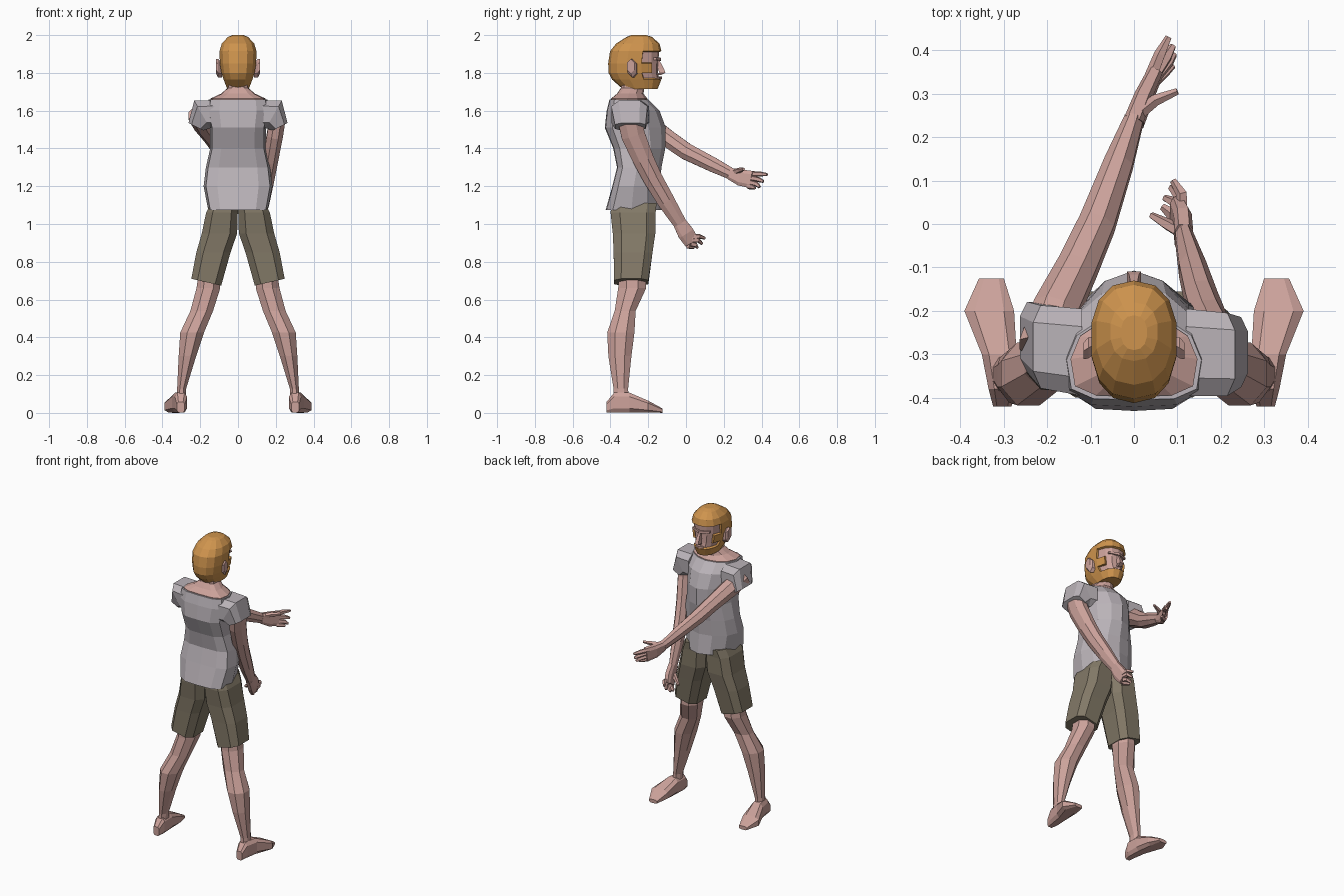
import bpy, bmesh, math
from mathutils import Vector


def material(name, rgb):
    m = bpy.data.materials.new(name)
    m.diffuse_color = (*rgb, 1)
    return m


SKIN = material("skin", (0.60, 0.36, 0.325))
HAIR = material("ginger hair", (0.62, 0.295, 0.075))
SHIRT = material("pale shirt", (0.49, 0.45, 0.48))
SHORTS = material("olive shorts", (0.225, 0.19, 0.135))


def polygon(n, power=1.0):
    """Unit cross-section; a power under 1 makes it boxier."""
    pts = []
    for i in range(n):
        a = 2 * math.pi * (i + 0.5) / n
        c, s = math.cos(a), math.sin(a)
        pts.append((math.copysign(abs(c) ** power, c), math.copysign(abs(s) ** power, s)))
    return pts


def loft(name, rings, mats, profile, hint=(1, 0, 0), normal=None, side=1):
    """Skin rings of (x, y, z, half width, half depth[, own normal])."""
    centres = [Vector(r[:3]) for r in rings]
    bm = bmesh.new()
    loops = []
    for i, r in enumerate(rings):
        own = r[5] if len(r) > 5 else normal
        n = Vector(own) if own else centres[min(i + 1, len(rings) - 1)] - centres[max(i - 1, 0)]
        n.normalize()
        u = Vector(hint)
        u = (u - n * u.dot(n)).normalized()
        v = n.cross(u)
        loop = []
        for a, b in profile:
            p = centres[i] + u * a * r[3] + v * b * r[4]
            loop.append(bm.verts.new((p.x * side, p.y, p.z)))
        loops.append(loop)
    k = len(profile)
    for lo, hi in zip(loops, loops[1:]):
        for j in range(k):
            bm.faces.new((lo[j], lo[(j + 1) % k], hi[(j + 1) % k], hi[j]))
    bm.faces.new(loops[0][::-1])
    bm.faces.new(loops[-1])
    bmesh.ops.recalc_face_normals(bm, faces=bm.faces[:])
    me = bpy.data.meshes.new(name)
    bm.to_mesh(me)
    bm.free()
    for m in mats:
        me.materials.append(m)
    ob = bpy.data.objects.new(name, me)
    bpy.context.collection.objects.link(ob)
    return ob


def stack(rows):
    """Rows of (z, back y, front y, half width) to upright rings."""
    return [(0, (b + f) / 2, z, w, (f - b) / 2) for z, b, f, w in rows]


UP = (0, 0, 1)
HALF = [(0, -1), (.6, -.97), (.93, -.75), (1, -.1), (.85, .45), (.45, .85), (0, 1)]
BODY = HALF + [(-a, b) for a, b in HALF[-2:0:-1]]
OCT, HEX, QUAD, BOX = polygon(8), polygon(6), polygon(4, .4), polygon(8, .6)

# Shirt body
loft("shirt_body", stack([
    (1.075, -.425, -.122, .158), (1.20, -.39, -.137, .182), (1.30, -.365, -.13, .17),
    (1.40, -.385, -.11, .147), (1.51, -.43, -.107, .148), (1.60, -.42, -.14, .165),
    (1.66, -.405, -.20, .155)]), [SHIRT], BODY, normal=UP)

# Shoulders and neck
loft("neck", stack([
    (1.64, -.395, -.205, .145), (1.664, -.397, -.205, .146), (1.69, -.365, -.225, .09),
    (1.72, -.345, -.22, .055), (1.79, -.34, -.20, .05)]), [SKIN], BODY, normal=UP)

# Head: hair and beard shell with a set-in face
head = loft("head", stack([
    (1.715, -.335, -.15, .058), (1.765, -.392, -.13, .078), (1.80, -.41, -.135, .09),
    (1.85, -.412, -.135, .098), (1.915, -.402, -.13, .10), (1.955, -.37, -.14, .088),
    (1.99, -.315, -.18, .055), (2.0, -.29, -.21, .03)]),
    [HAIR, SKIN], polygon(14, .85), normal=UP)
bm = bmesh.new()
bm.from_mesh(head.data)
face = [f for f in bm.faces
        if 1.767 < f.calc_center_median().z < 1.92 and f.calc_center_median().y > -.205]
bmesh.ops.inset_region(bm, faces=face, thickness=.006, depth=-.012)
for f in face:
    f.material_index = 1
bm.to_mesh(head.data)
bm.free()

# Nose, brow and lips
loft("nose", [(0, -.15, 1.865, .008, .012), (0, -.132, 1.82, .013, .018),
              (0, -.125, 1.80, .018, .018), (0, -.14, 1.79, .012, .012)],
     [SKIN], QUAD, normal=UP)
loft("brow", [(-.06, -.166, 1.875, .012, .008), (0, -.142, 1.872, .012, .009),
              (.06, -.166, 1.875, .012, .008)], [SKIN], QUAD, hint=(0, 1, 0))
loft("lips", [(-.025, -.15, 1.772, .01, .006), (0, -.138, 1.774, .012, .008),
              (.025, -.15, 1.772, .01, .006)], [SKIN], QUAD, hint=(0, 1, 0))

for s, tag in ((1, "right"), (-1, "left")):
    # Ear
    loft("ear_" + tag, [(.085, -.275, 1.815, .02, .04), (.105, -.285, 1.825, .028, .05),
                        (.116, -.292, 1.835, .022, .038)],
         [SKIN], HEX, hint=(0, 1, 0), normal=(1, 0, 0), side=s)

    # Sleeve, turned forward on the reaching arm
    fwd = .035 if s < 0 else 0
    loft("sleeve_" + tag, [
        (.12, -.295, 1.58, .105, .078, (1, 0, 0)),
        (.19, -.30 + fwd * .5, 1.58, .10, .088, (.87, 0, -.5)),
        (.223, -.295 + fwd, 1.515, .085, .046, (.45, 0, -.9))],
        [SHIRT], BOX, hint=(0, 1, 0), side=s)

    # Shorts leg
    loft("shorts_" + tag, [
        (.07, -.275, 1.11, .078, .125), (.085, -.28, 1.06, .088, .125),
        (.098, -.275, .95, .098, .118), (.13, -.28, .85, .095, .108),
        (.168, -.29, .692, .085, .095, (-.23, 0, 1))],
        [SHORTS], BOX, normal=UP, side=s)

    # Bare leg
    loft("leg_" + tag, [
        (.15, -.285, .76, .06, .075), (.157, -.285, .66, .068, .08),
        (.192, -.322, .54, .065, .06), (.243, -.345, .425, .068, .078),
        (.268, -.35, .30, .05, .066), (.298, -.345, .13, .026, .042),
        (.303, -.345, .04, .03, .045)], [SKIN], OCT, normal=UP, side=s)

    # Foot
    loft("foot_" + tag, [
        (.303, -.42, .03, .022, .03), (.302, -.38, .055, .034, .055),
        (.310, -.30, .055, .042, .055), (.333, -.20, .033, .06, .033),
        (.328, -.125, .012, .03, .012)],
        [SKIN], BOX, normal=(0, 1, 0), side=s)

# Left arm reaching forward
loft("arm_left", [
    (-.21, -.29, 1.58, .06, .055), (-.18, -.20, 1.525, .057, .058),
    (-.13, -.10, 1.455, .05, .05), (-.085, 0, 1.385, .045, .048),
    (-.035, .14, 1.315, .036, .042), (.0, .24, 1.265, .024, .033)],
    [SKIN], OCT)
loft("palm_left", [(0, .235, 1.265, .024, .032), (.022, .29, 1.245, .022, .045),
                   (.05, .35, 1.235, .018, .048)], [SKIN], BOX)

# Right arm hanging forward
loft("arm_right", [
    (.212, -.30, 1.57, .045, .07), (.195, -.28, 1.47, .046, .068),
    (.172, -.225, 1.34, .043, .06), (.155, -.175, 1.24, .04, .055),
    (.135, -.105, 1.12, .034, .05), (.115, -.03, 1.0, .022, .038)], [SKIN], OCT)
loft("palm_right", [(.115, -.032, 1.003, .022, .038), (.112, .0, .95, .022, .046),
                    (.10, .03, .905, .018, .042)], [SKIN], BOX)

# Fingers and thumbs: start, middle, tip
DIGITS = {
    "left_index": [(.04, .34, 1.265), (.06, .39, 1.265), (.08, .43, 1.262)],
    "left_middle": [(.045, .34, 1.245), (.075, .385, 1.235), (.09, .41, 1.225)],
    "left_ring": [(.05, .34, 1.22), (.08, .375, 1.21), (.092, .39, 1.195)],
    "left_little": [(.048, .33, 1.20), (.075, .355, 1.195), (.09, .365, 1.19)],
    "left_thumb": [(.012, .255, 1.275), (.05, .285, 1.285), (.10, .305, 1.29)],
    "right_index": [(.11, .03, .93), (.11, .07, .935), (.09, .10, .925)],
    "right_middle": [(.108, .03, .915), (.105, .065, .915), (.085, .085, .895)],
    "right_ring": [(.10, .025, .895), (.095, .05, .89), (.07, .06, .875)],
    "right_little": [(.098, .01, .885), (.085, .025, .88), (.065, .04, .875)],
    "right_thumb": [(.11, -.02, .96), (.075, .0, .935), (.04, .02, .91)],
}
for name, pts in DIGITS.items():
    radii = (.016, .014, .008)
    loft("finger_" + name, [(*p, r, r) for p, r in zip(pts, radii)], [SKIN], polygon(5))
